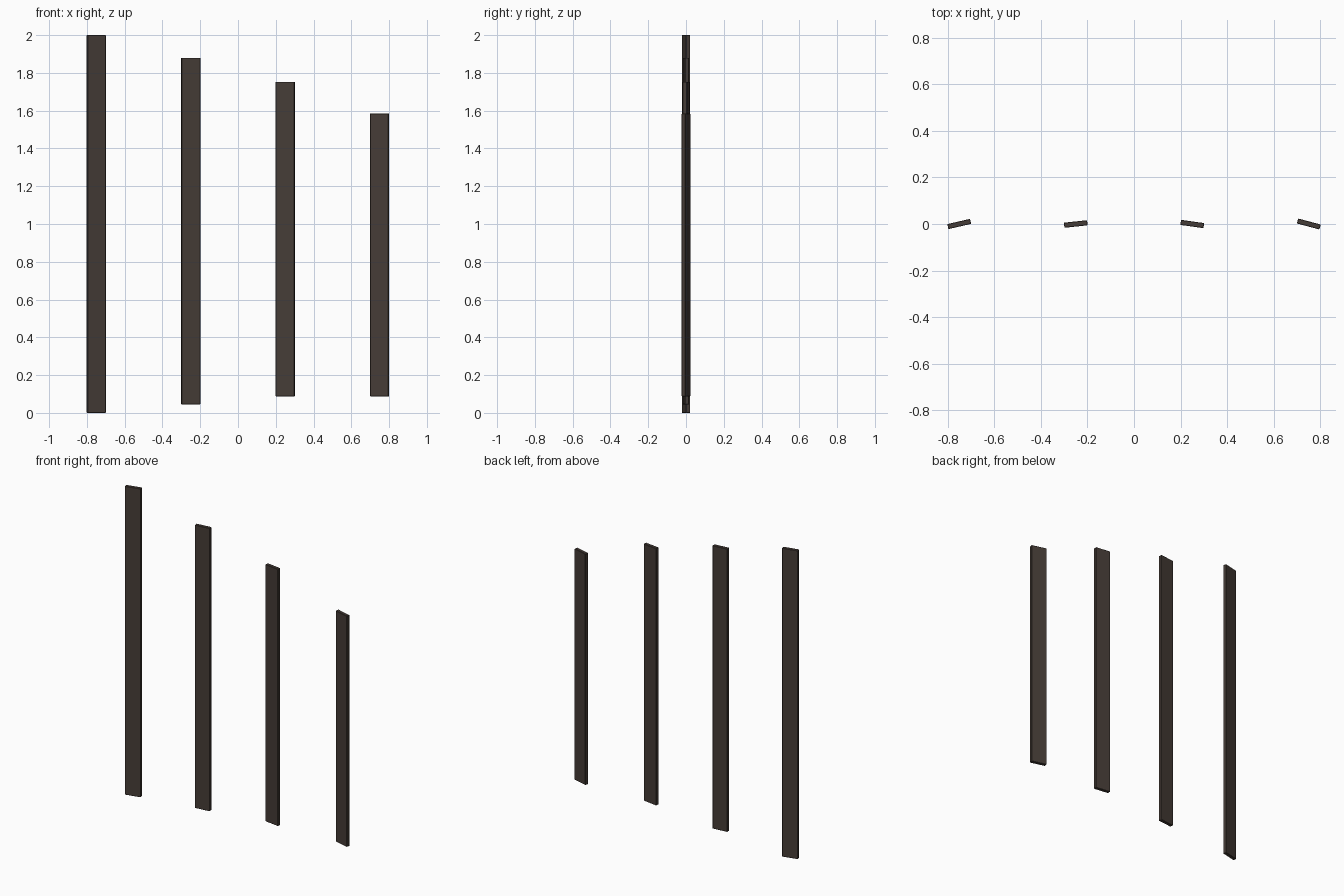
import bpy, math

if "Cube" in bpy.data.objects:
    bpy.data.objects.remove(bpy.data.objects["Cube"])

WIDTH, THICK = 0.1, 0.022

wood = bpy.data.materials.new("dark_wood")
wood.diffuse_color = (0.06, 0.045, 0.037, 1)
wood.use_nodes = True
wood.node_tree.nodes["Principled BSDF"].inputs["Base Color"].default_value = wood.diffuse_color


def slat(name, x, bottom, top, angle):
    """Upright slat twisted about its own vertical axis."""
    bpy.ops.mesh.primitive_cube_add(size=1, location=(x, 0, (bottom + top) / 2))
    ob = bpy.context.object
    ob.name = name
    ob.scale = (WIDTH, THICK, top - bottom)
    bpy.ops.object.transform_apply(location=False, rotation=False, scale=True)
    ob.rotation_euler.z = math.radians(angle)
    ob.data.materials.append(wood)
    # slightly eased edges
    bev = ob.modifiers.new("eased_edges", 'BEVEL')
    bev.width = 0.002
    bev.segments = 1


# four slats of falling height: x, bottom, top, twist
slats = [
    (-0.75, 0.0, 2.0, 13),
    (-0.25, 0.045, 1.88, 6),
    (0.25, 0.087, 1.753, -8),
    (0.75, 0.087, 1.585, -15),
]
for i, args in enumerate(slats):
    slat(f"slat_{i + 1}", *args)
